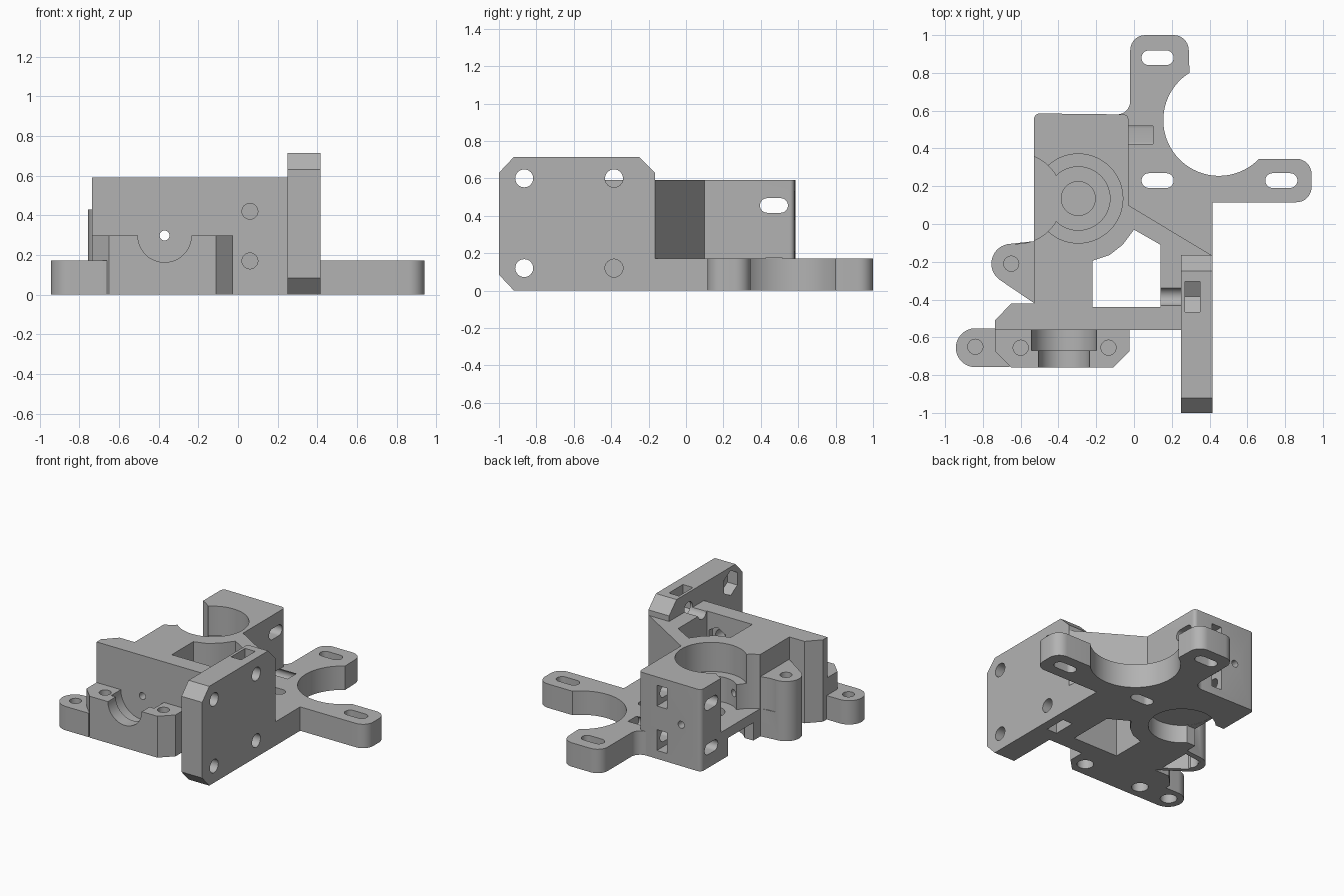
import bpy, bmesh, math
from math import sin, cos, radians

if "Cube" in bpy.data.objects:
    bpy.data.objects.remove(bpy.data.objects["Cube"], do_unlink=True)

grey = bpy.data.materials.new("light_grey_plastic")
grey.use_nodes = True
tone = (0.45, 0.45, 0.45, 1)
grey.diffuse_color = tone
grey.node_tree.nodes["Principled BSDF"].inputs["Base Color"].default_value = tone

AXES = {"x": lambda a, b, h: (h, a, b),
        "y": lambda a, b, h: (a, h, b),
        "z": lambda a, b, h: (a, b, h)}
parts, cutters = [], []


def arc(cx, cy, r, start, end, n=16):
    angles = [radians(start + (end - start) * i / n) for i in range(n + 1)]
    return [(cx + r * cos(a), cy + r * sin(a)) for a in angles]


def circle(cx, cy, r, n=48):
    return arc(cx, cy, r, 0, 360, n)[:-1]


def slot(cx, cy, half, r):
    return arc(cx + half - r, cy, r, -90, 90) + arc(cx - half + r, cy, r, 90, 270)


def rect(a, b, c, d):
    return [(a, b), (c, b), (c, d), (a, d)]


def hexagon(cx, cy, r):
    return arc(cx, cy, r, 30, 330, 5)


def prism(name, outline, lo, hi, axis="z"):
    """Extrude a closed outline along an axis."""
    bm = bmesh.new()
    low = [bm.verts.new(AXES[axis](a, b, lo)) for a, b in outline]
    high = [bm.verts.new(AXES[axis](a, b, hi)) for a, b in outline]
    bm.faces.new(low)
    bm.faces.new(high)
    n = len(outline)
    for i in range(n):
        j = (i + 1) % n
        bm.faces.new((low[i], low[j], high[j], high[i]))
    bmesh.ops.recalc_face_normals(bm, faces=bm.faces)
    mesh = bpy.data.meshes.new(name)
    bm.to_mesh(mesh)
    bm.free()
    obj = bpy.data.objects.new(name, mesh)
    bpy.context.collection.objects.link(obj)
    return obj


def part(*args):
    obj = prism(*args)
    obj.data.materials.append(grey)
    parts.append(obj)


def cut(*args):
    obj = prism("cutter", *args)
    obj.hide_render = True
    cutters.append(obj)


# Main block with front wall and slanted rear shoulder
part("main_block", [(-.735, -.56), (.26, -.56), (.26, -.165), (.41, -.165), (-.03, .1)]
     + arc(-.055, .555, .025, 0, 90, 5) + arc(-.5, .555, .03, 90, 180, 5)
     + [(-.53, -.42), (-.65, -.42), (-.735, -.51)], 0, .59)

# Upright side plate with clipped corners
part("side_plate", [(-.92, 0), (-.165, 0), (-.165, .63), (-.25, .715), (-.92, .715),
                    (-1, .63), (-1, .085)], .25, .415, "x")

# Two-armed motor mount around a round clearance
part("motor_mount_arms", [(-.1, .58)] + arc(-.09, .65, .07, -90, 0, 8)
     + arc(.06, .92, .08, 180, 90, 8) + arc(.21, .92, .08, 90, 0, 8)
     + arc(.45, .55, .295, 122, 316, 40)
     + arc(.86, .265, .08, 90, 0, 8) + arc(.86, .195, .08, 0, -90, 8)
     + [(.415, .115), (.415, -.165), (.3, -.165), (-.1, .1)], 0, .172)

# Front bearing pedestal and its screw ear
part("bearing_pedestal", [(-.65, -.76), (-.11, -.76), (-.025, -.675), (-.025, -.54),
                          (-.735, -.54), (-.735, -.675)], 0, .298)
part("pedestal_ear", arc(-.84, -.655, .103, 90, 270, 24)
     + [(-.66, -.758), (-.66, -.552)], 0, .172)

# Tall screw pillar on the side
part("side_pillar", arc(-.65, -.21, .105, 95, 237, 24)
     + [(-.52, -.425), (-.52, -.09)], 0, .43)

# Window through the block
cut([(-.22, -.44), (.14, -.44), (.14, -.11), (0, -.03), (-.06, -.11), (-.13, -.165),
     (-.22, -.195)], -.1, .8)

# Stepped bore, side clearance and underside recess
bx, by = -.295, .135
cut(circle(bx, by, .236, 64), .38, .8)
cut(circle(bx, by, .168), .2, .8)
cut(circle(bx, by, .09), .15, .8)
cut(circle(-.62, by, .24, 64), .2, .8)
cut(circle(bx, by, .22, 64), -.1, .13)
cut(rect(-.6, by - .145, bx, by + .145), -.1, .129)

# Half-round bearing seat
cut(circle(-.37, .298, .135), -.8, -.6, "y")
cut(circle(-.37, .298, .172), -.67, -.56, "y")
cut(circle(-.37, .298, .025, 24), -.9, .8, "y")

# Blind screw holes with wider nut recesses below
for x, y, top in ((-.6, -.655, .17), (-.135, -.655, .17), (-.84, -.65, .1), (-.65, -.21, .21)):
    cut(circle(x, y, .04, 32), top, .7)
    cut(circle(x, y, .055, 32), -.1, top - .02)
cut([(-.69, -.15), (-.55, -.13), (-.55, -.37), (-.69, -.27)], -.1, .19)

# Arm slots
for x, y in ((.125, .88), (.125, .23), (.78, .23)):
    cut(slot(x, y, .085, .039), -.1, .3)

# Side slots with nut pockets entering from the back
for z in (.455, .135):
    cut(slot(.47, z, .075, .039), -.8, .1, "x")
    cut(rect(-.255, z - .075, -.175, z + .075), .39, .8, "y")

# Front wall screws
for z in (.42, .17):
    cut(circle(.06, z, .04, 32), -.8, -.4, "y")
    cut(hexagon(.06, z, .075), -.48, -.4, "y")

# Side plate holes, hexagonal pockets and nut traps
for z in (.12, .6):
    for y in (-.865, -.385):
        cut(circle(y, z, .048, 32), .1, .6, "x")
    cut(hexagon(-.865, z, .09), .2, .33, "x")
    trap = [(-.465, z), (-.465, z - .045), (-.385, z - .095), (-.305, z - .045), (-.305, z)]
    if z > .3:
        cut(trap[1:4] + [(-.305, .9), (-.465, .9)], .27, .35, "x")
    else:
        cut([(y, 2 * z - h) for y, h in trap[1:4]] + [(-.305, -.1), (-.465, -.1)],
            .27, .35, "x")

# Apply all cuts, then smooth the curved walls only
for obj in parts:
    for c in cutters:
        mod = obj.modifiers.new("cut", "BOOLEAN")
        mod.operation = "DIFFERENCE"
        mod.solver = "EXACT"
        mod.object = c
bpy.context.view_layer.update()
depsgraph = bpy.context.evaluated_depsgraph_get()
results = [bpy.data.meshes.new_from_object(o.evaluated_get(depsgraph)) for o in parts]
for obj, mesh in zip(parts, results):
    obj.modifiers.clear()
    obj.data = mesh
    mesh.materials.clear()
    mesh.materials.append(grey)
    for face in mesh.polygons:
        face.material_index = 0
    mesh.shade_smooth()
    mesh.set_sharp_from_angle(angle=radians(30))
for c in cutters:
    bpy.data.objects.remove(c, do_unlink=True)
